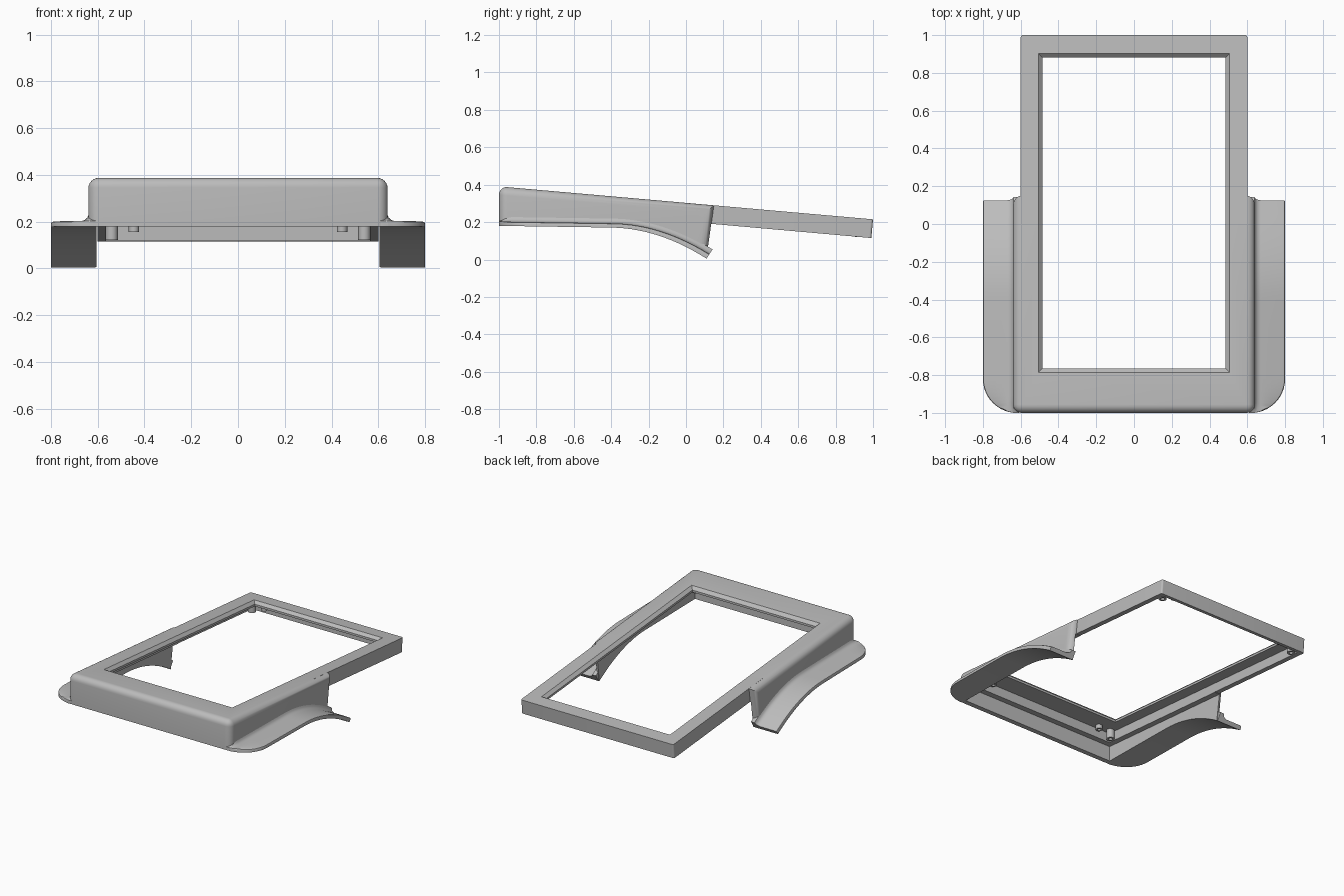
import bpy, bmesh, math

cube = bpy.data.objects.get("Cube")
if cube:
    bpy.data.objects.remove(cube, do_unlink=True)

grey = bpy.data.materials.new("light_grey_plastic")
grey.use_nodes = True
colour = (0.5, 0.5, 0.5, 1)
grey.diffuse_color = colour
grey.node_tree.nodes["Principled BSDF"].inputs["Base Color"].default_value = colour


def loft(name, rings, bevel_rule=None, bevel_width=0.0):
    """Skin a stack of equal rings, cap both ends and optionally round some edges."""
    bm = bmesh.new()
    loops = [[bm.verts.new(p) for p in ring] for ring in rings]
    n = len(loops[0])
    for a, b in zip(loops, loops[1:]):
        for i in range(n):
            j = (i + 1) % n
            bm.faces.new((a[i], a[j], b[j], b[i]))
    bm.faces.new(loops[0])
    bm.faces.new(loops[-1])
    bmesh.ops.recalc_face_normals(bm, faces=bm.faces)
    if bevel_rule:
        edges = [e for e in bm.edges if bevel_rule(*[v.co for v in e.verts])]
        bmesh.ops.bevel(bm, geom=edges, offset=bevel_width, segments=6,
                        profile=0.5, affect='EDGES', clamp_overlap=False)
        bmesh.ops.recalc_face_normals(bm, faces=bm.faces)
    mesh = bpy.data.meshes.new(name)
    bm.to_mesh(mesh)
    bm.free()
    mesh.materials.append(grey)
    obj = bpy.data.objects.new(name, mesh)
    bpy.context.collection.objects.link(obj)
    return obj


def prism(name, profile, half, *bevel):
    """Extrude a side profile (y, z) across the width."""
    return loft(name, [[(x, y, z) for y, z in profile] for x in (-half, half)], *bevel)


def combine(obj, tool, operation):
    mod = obj.modifiers.new(operation, 'BOOLEAN')
    mod.operation, mod.object, mod.solver = operation, tool, 'EXACT'
    activate(obj)
    bpy.ops.object.modifier_apply(modifier=mod.name)
    bpy.data.objects.remove(tool, do_unlink=True)


def activate(obj):
    bpy.ops.object.select_all(action='DESELECT')
    obj.select_set(True)
    bpy.context.view_layer.objects.active = obj


def smooth(obj):
    activate(obj)
    bpy.ops.object.shade_smooth_by_angle(angle=math.radians(35))


SLOPE = 0.088


def top(y, depth=0.0):
    """Height of the sloping top plane, less a depth."""
    return 0.303 - SLOPE * y - depth


def underside(y):
    """Height of the curved lower edge of the grips."""
    return 0.18 - 0.015 * (y + 1) - 0.61 * max(0, y + 0.4) ** 2


# Front housing with rounded top and corners
END = 0.11
curve = [-0.4 + (END + 0.4) * i / 14 for i in range(15)]
lower = [(y, max(0, underside(y))) for y in [-1] + curve]
housing = prism("bezel_housing", lower + [(0.15, top(0.15)), (-1, top(-1))], 0.64,
                lambda a, b: max(a.z, b.z) > 0.25 and not min(a.y, b.y) > 0.1
                or (a.z > 0.25) != (b.z > 0.25), 0.045)

# Rear frame, joined to the housing
frame = prism("rear_frame", [(0, top(0)), (1, top(1)), (0.991, top(1, 0.1)), (0, top(0, 0.1))], 0.6,
              lambda a, b: min(a.y, b.y) > 0.9 and abs(a.z - b.z) > 0.05, 0.012)
combine(housing, frame, 'UNION')


# Hollow underside: wide cavity in the housing, narrower one inside the frame
def cavity(y0, y1, depth, half):
    profile = [(y0, -0.3), (y1, -0.3), (y1, top(y1, depth)), (y0, top(y0, depth))]
    combine(housing, prism("cavity_cutter", profile, half), 'DIFFERENCE')


cavity(-0.965, 0.3, 0.102, 0.605)
cavity(-0.92, 0.965, 0.035, 0.565)


# Screen opening with a sloped border
def window_ring(grow, depth):
    x, y0, y1 = 0.485 + grow, -0.765 - grow, 0.882 + grow
    return [(px, py, top(py, depth)) for px, py in ((-x, y0), (x, y0), (x, y1), (-x, y1))]


window = loft("window_cutter", [window_ring(0.04, -0.02), window_ring(0, 0.02), window_ring(0, 0.2)])
combine(housing, window, 'DIFFERENCE')
smooth(housing)


# Curved side grips, blended into the housing walls
def grip_section(y, side):
    zb = max(0, underside(y))
    angle = math.atan(0.015 + 1.22 * max(0, y + 0.4))
    reach = 0.18 - min(0.18, y + 1)
    edge = 0.62 + max(0.02, math.sqrt(max(0, 0.18 ** 2 - reach ** 2)))
    rise = 0.03 * min(1, (y + 1) / 0.06)
    thick = 0.023 + 0.012 * max(0, y + 0.4)
    section = [(0.61, 0), (edge, 0), (edge, thick - 0.01), (edge - 0.003, thick - 0.003),
               (edge - 0.01, thick), (0.67, thick), (0.654, thick + 0.2 * rise),
               (0.644, thick + 0.5 * rise), (0.638, thick + rise), (0.61, thick + rise)]
    return [(side * min(x, edge), y + math.sin(angle) * h, zb + math.cos(angle) * h)
            for x, h in section]


corner = [-1 + 0.18 * (1 - math.cos(math.pi / 2 * i / 12)) for i in range(13)]
for side, label in ((1, "left"), (-1, "right")):
    smooth(loft(label + "_grip", [grip_section(y, side) for y in corner + curve]))


# Hollow screw posts under the four corners
def post(name, x, y, radius, depth):
    steps = ((radius, 0.03), (radius, depth), (radius * 0.5, depth), (radius * 0.5, 0.04))
    turns = [math.tau * i / 20 for i in range(20)]
    smooth(loft(name, [[(x + r * math.cos(t), y + r * math.sin(t), top(y, d)) for t in turns]
                       for r, d in steps]))


for side, label in ((1, "left"), (-1, "right")):
    for y, end in ((-0.88, "front"), (0.93, "rear")):
        post(f"{end}_{label}_screw_post", side * 0.54, y, 0.026, 0.1)
        post(f"{end}_{label}_locating_peg", side * 0.445, y, 0.022, 0.065)
